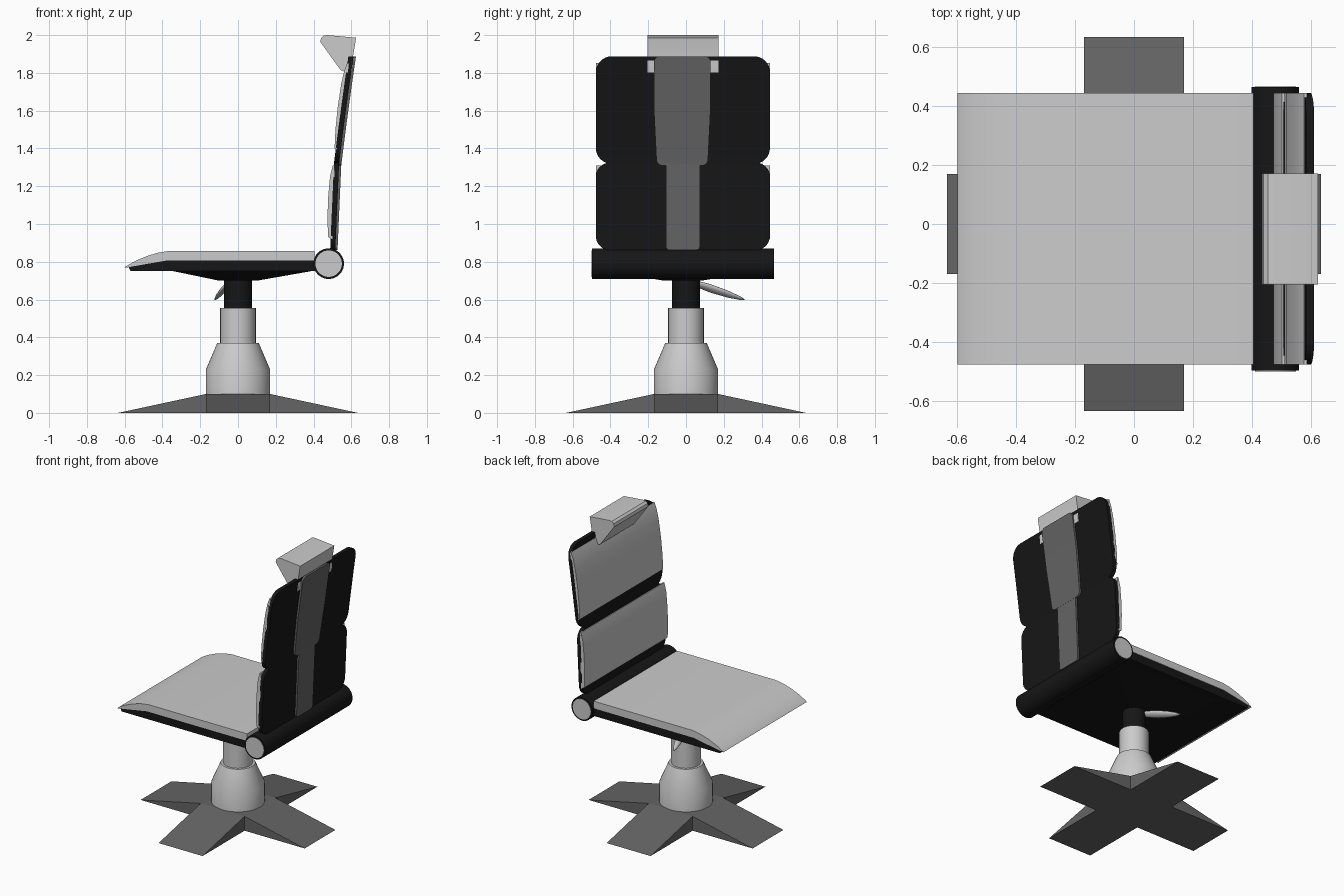
import bpy, bmesh, math
from mathutils import Vector

if "Cube" in bpy.data.objects:
    bpy.data.objects.remove(bpy.data.objects["Cube"])

YC = -0.0165          # centre line of the upholstery
HALF = 0.461          # half width of seat and back


def material(name, v):
    m = bpy.data.materials.new(name)
    m.diffuse_color = (v, v, v, 1)
    m.use_nodes = True
    m.node_tree.nodes["Principled BSDF"].inputs["Base Color"].default_value = m.diffuse_color
    return m


BLACK = material("black", 0.008)
DARK = material("dark_grey", 0.13)


def build(name, verts, faces, mat=None, angle=30):
    bm = bmesh.new()
    vs = [bm.verts.new(v) for v in verts]
    for f in faces:
        bm.faces.new([vs[i] for i in f])
    bmesh.ops.recalc_face_normals(bm, faces=bm.faces)
    me = bpy.data.meshes.new(name)
    bm.to_mesh(me)
    bm.free()
    ob = bpy.data.objects.new(name, me)
    bpy.context.collection.objects.link(ob)
    if mat:
        me.materials.append(mat)
    bpy.ops.object.select_all(action='DESELECT')
    ob.select_set(True)
    bpy.context.view_layer.objects.active = ob
    bpy.ops.object.shade_smooth_by_angle(angle=math.radians(angle))
    return ob


def loft(name, rings, mat=None, angle=30):
    """Skin equal-length rings and cap both ends."""
    n = len(rings[0])
    faces = [(k * n + i, k * n + (i + 1) % n, (k + 1) * n + (i + 1) % n, (k + 1) * n + i)
             for k in range(len(rings) - 1) for i in range(n)]
    last = (len(rings) - 1) * n
    faces += [tuple(range(n)), tuple(range(last, last + n))]
    return build(name, [p for r in rings for p in r], faces, mat, angle)


def extrude(name, profile, half, mat=None, yc=YC):
    """Extrude an (x, z) profile along y."""
    return loft(name, [[(x, y, z) for x, z in profile] for y in (yc - half, yc + half)], mat)


def lathe(name, profile, mat=None, n=40):
    return loft(name, [[(r * math.cos(2 * math.pi * i / n), r * math.sin(2 * math.pi * i / n), z)
                        for i in range(n)] for r, z in profile], mat)


def tube_y(name, r, y0, y1, mat=None, n=40):
    """Cylinder along y at the seat/back hinge."""
    return loft(name, [[(0.48 + r * math.cos(2 * math.pi * i / n), y,
                         0.79 + r * math.sin(2 * math.pi * i / n)) for i in range(n)]
                       for y in (y0, y1)], mat)


def back_x(z):
    """Rear surface of the reclined back."""
    if z < 1.32:
        return 0.515 + 0.02 * (z - 0.865) / 0.455
    t = (z - 1.32) / 0.57
    return 0.535 + 0.077 * (0.9 * t + 0.1 * t * t)


def slab(name, z0, z1, width, radius, front, rear, mat, yc=YC):
    """Rounded plate following the back; front/rear are offsets from back_x."""
    zs = [z0 + radius * (1 - math.cos(a * math.pi / 16)) for a in range(9)]
    zs += [z0 + radius + (z1 - z0 - 2 * radius) * k / 8 for k in range(1, 8)]
    zs += [z1 - radius * (1 - math.cos(a * math.pi / 16)) for a in range(8, -1, -1)]
    rings = []
    for z in zs:
        d = max(0, radius - min(z - z0, z1 - z))
        w = width(z) - radius + math.sqrt(max(0, radius ** 2 - d ** 2))
        xf, xr = back_x(z) + front, back_x(z) + rear
        rings.append([(xf, yc - w, z), (xf, yc + w, z), (xr, yc + w, z), (xr, yc - w, z)])
    return loft(name, rings, mat)


# Cross-shaped foot
s, t, h = 0.17, 0.635, 0.1
verts, faces = [], []
for k in range(4):
    c, d = round(math.cos(k * math.pi / 2)), round(math.sin(k * math.pi / 2))
    for x, y, z in ((s, -s, h), (s, -s, 0), (t, -s, 0), (t, s, 0)):
        verts.append((c * x - d * y, d * x + c * y, z))
for k in range(4):
    a, b = 4 * k, 4 * ((k + 1) % 4)
    faces += [(a, a + 2, a + 3, b), (a, a + 1, a + 2), (b, a + 3, b + 1)]
faces += [(0, 4, 8, 12), tuple(4 * k + j for k in range(4) for j in (1, 2, 3))]
build("cross_foot", verts, faces, DARK, 10)

# Pedestal and column
lathe("pedestal", [(0.17, 0.05), (0.17, 0.23), (0.11, 0.37)]).data
lathe("lower_column", [(0.094, 0.36), (0.094, 0.555)])
lathe("upper_column", [(0.073, 0.55), (0.073, 0.73)], BLACK)

# Height lever
a, b = Vector((-0.05, 0.05, 0.685)), Vector((-0.12, 0.31, 0.60))
rings = []
for f, r in ((0, 0.02), (0.3, 0.026), (0.65, 0.022), (0.9, 0.012), (1, 0.003)):
    p = a.lerp(b, f)
    rings.append([(p.x + r * math.cos(i * math.pi / 6), p.y,
                   p.z + 0.7 * r * math.sin(i * math.pi / 6) + 0.5 * r * math.cos(i * math.pi / 6))
                  for i in range(12)])
loft("height_lever", rings, None, 60)

# Seat pan with a tapered underside
extrude("seat_pan", [(-0.57, 0.752), (0.43, 0.752), (0.43, 0.81), (-0.36, 0.81), (-0.58, 0.772)],
        HALF - 0.005, BLACK)
loft("seat_underside", [[(x0, YC - w, z), (x1, YC - w, z), (x1, YC + w, z), (x0, YC + w, z)]
                        for x0, x1, w, z in ((-0.37, 0.42, 0.43, 0.756), (-0.1, 0.1, 0.1, 0.70))], BLACK)

# Seat cushion with a drooping nose
extrude("seat_cushion", [(-0.6, 0.768), (-0.59, 0.778), (-0.54, 0.806), (-0.48, 0.831), (-0.42, 0.849),
                         (-0.36, 0.858), (0.405, 0.858), (0.405, 0.808), (-0.37, 0.808)], HALF)

# Hinge tube with grey end discs
tube_y("hinge_tube", 0.081, -0.498, 0.465, BLACK)
tube_y("hinge_core", 0.07, -0.5, 0.467)

# Back shells and spine
slab("lower_back_shell", 0.862, 1.325, lambda z: HALF, 0.075, -0.027, 0, BLACK)
slab("upper_back_shell", 1.318, 1.888, lambda z: HALF, 0.085, -0.027, 0, BLACK)
slab("lower_spine", 0.862, 1.325, lambda z: 0.09, 0.02, -0.005, 0.012, DARK)
slab("upper_spine", 1.31, 1.888, lambda z: 0.135 + 0.015 * min(1, (z - 1.31) / 0.3), 0.03,
     -0.005, 0.013, DARK, -0.02)

# Back cushions
extrude("lower_back_cushion", [(0.5, 0.92), (0.476, 0.932), (0.474, 1.05), (0.478, 1.15), (0.487, 1.25),
                               (0.502, 1.31), (0.512, 1.31)], HALF)
extrude("upper_back_cushion", [(0.523, 1.395), (0.511, 1.4), (0.516, 1.5), (0.528, 1.62), (0.546, 1.74),
                               (0.562, 1.81), (0.578, 1.852), (0.588, 1.852)], HALF)

# Headrest wedge
extrude("headrest", [(0.435, 1.965), (0.44, 1.985), (0.455, 1.998), (0.475, 2.0), (0.625, 1.986),
                     (0.608, 1.88), (0.6085, 1.845), (0.6045, 1.803), (0.56, 1.808), (0.543, 1.815)], 0.1885)
